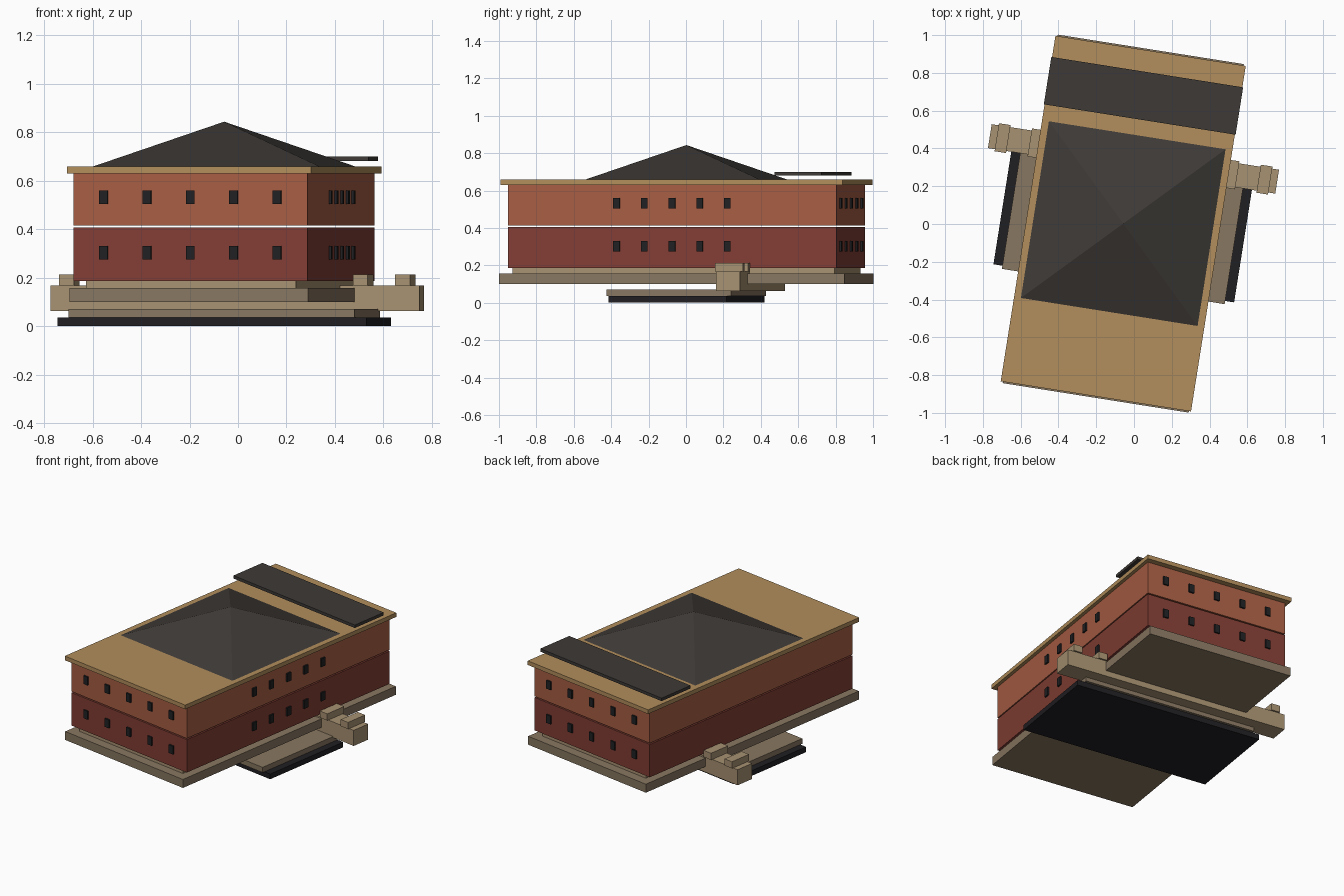
import bpy, bmesh, math
from mathutils import Matrix, Vector

if "Cube" in bpy.data.objects:
    bpy.data.objects.remove(bpy.data.objects["Cube"])

# The whole building is turned 9 degrees clockwise about its own centre
PLACE = Matrix.Translation((-0.057, 0.002, 0)) @ Matrix.Rotation(math.radians(-9), 4, 'Z')


def material(name, rgb):
    m = bpy.data.materials.new(name)
    lin = [((c / 255 + 0.055) / 1.055) ** 2.4 for c in rgb]
    m.diffuse_color = (*lin, 1)
    m.use_nodes = True
    m.node_tree.nodes["Principled BSDF"].inputs["Base Color"].default_value = m.diffuse_color
    return m


BRICK = material("orange_brick", (168, 94, 68))
DARK_BRICK = material("red_brick", (130, 62, 52))
TAN = material("tan_roof_edge", (178, 142, 92))
STONE = material("stone", (168, 146, 114))
GREY_STONE = material("grey_stone", (136, 119, 97))
SLATE = material("slate", (62, 58, 55))
BLACK = material("black", (32, 30, 34))
GLASS = material("dark_glass", (32, 33, 35))


def finish(name, bm, mat):
    mesh = bpy.data.meshes.new(name)
    bm.to_mesh(mesh)
    bm.free()
    mesh.materials.append(mat)
    ob = bpy.data.objects.new(name, mesh)
    ob.matrix_world = PLACE
    bpy.context.collection.objects.link(ob)
    return ob


def add_box(bm, x, y, z0, z1, hw, hd):
    m = Matrix.Translation((x, y, (z0 + z1) / 2)) @ Matrix.Diagonal((2 * hw, 2 * hd, z1 - z0, 1))
    bmesh.ops.create_cube(bm, size=1, matrix=m)


def box(name, mat, hw, hd, z0, z1, y=0):
    bm = bmesh.new()
    add_box(bm, 0, y, z0, z1, hw, hd)
    return finish(name, bm, mat)


# Stepped base
box("ground_slab", BLACK, 0.645, 0.32, 0.0, 0.035)
box("lower_step", GREY_STONE, 0.597, 0.337, 0.035, 0.07)
box("plinth", GREY_STONE, 0.4985, 0.934, 0.10, 0.157)
box("upper_step", STONE, 0.438, 0.872, 0.157, 0.185)

# Two storeys with a narrow open joint between them
HW, HD = 0.488, 0.889
box("lower_storey", DARK_BRICK, HW, HD, 0.185, 0.406)
box("upper_storey", BRICK, HW, HD, 0.414, 0.63)

# Roof slab, raised rear panel and low pyramid
box("roof_slab", TAN, 0.51, 0.926, 0.63, 0.658)
box("rear_roof_panel", SLATE, 0.514, 0.127, 0.68, 0.70, y=0.685)
bm = bmesh.new()
bmesh.ops.create_cone(bm, cap_ends=True, segments=4, radius1=0.4735 * math.sqrt(2), radius2=0,
                      depth=0.185, matrix=Matrix.Translation((0, 0, 0.7505)) @ Matrix.Rotation(math.pi / 4, 4, 'Z'))
bmesh.ops.remove_doubles(bm, verts=bm.verts, dist=1e-4)
finish("pyramid_roof", bm, SLATE)

# Cross beam with two small blocks on each arm
BEAM_Y = 0.347
box("cross_beam", STONE, 0.77, 0.064, 0.062, 0.167, y=BEAM_Y)
bm = bmesh.new()
for side in (-1, 1):
    for x in (0.525, 0.702):
        add_box(bm, side * x, BEAM_Y, 0.167, 0.212, 0.031, 0.075)
finish("beam_blocks", bm, STONE)

# Windows: five columns in two rows on the front, back and right walls
for wall in ("front", "back", "right"):
    bm = bmesh.new()
    for z in (0.302, 0.532):
        for i in range(-2, 3):
            if wall == "right":
                add_box(bm, HW, 0.15 * i, z - 0.028, z + 0.028, 0.01, 0.0175)
            else:
                s = -1 if wall == "front" else 1
                add_box(bm, 0.181 * i, s * HD, z - 0.028, z + 0.028, 0.0175, 0.01)
    finish(wall + "_windows", bm, GLASS)
